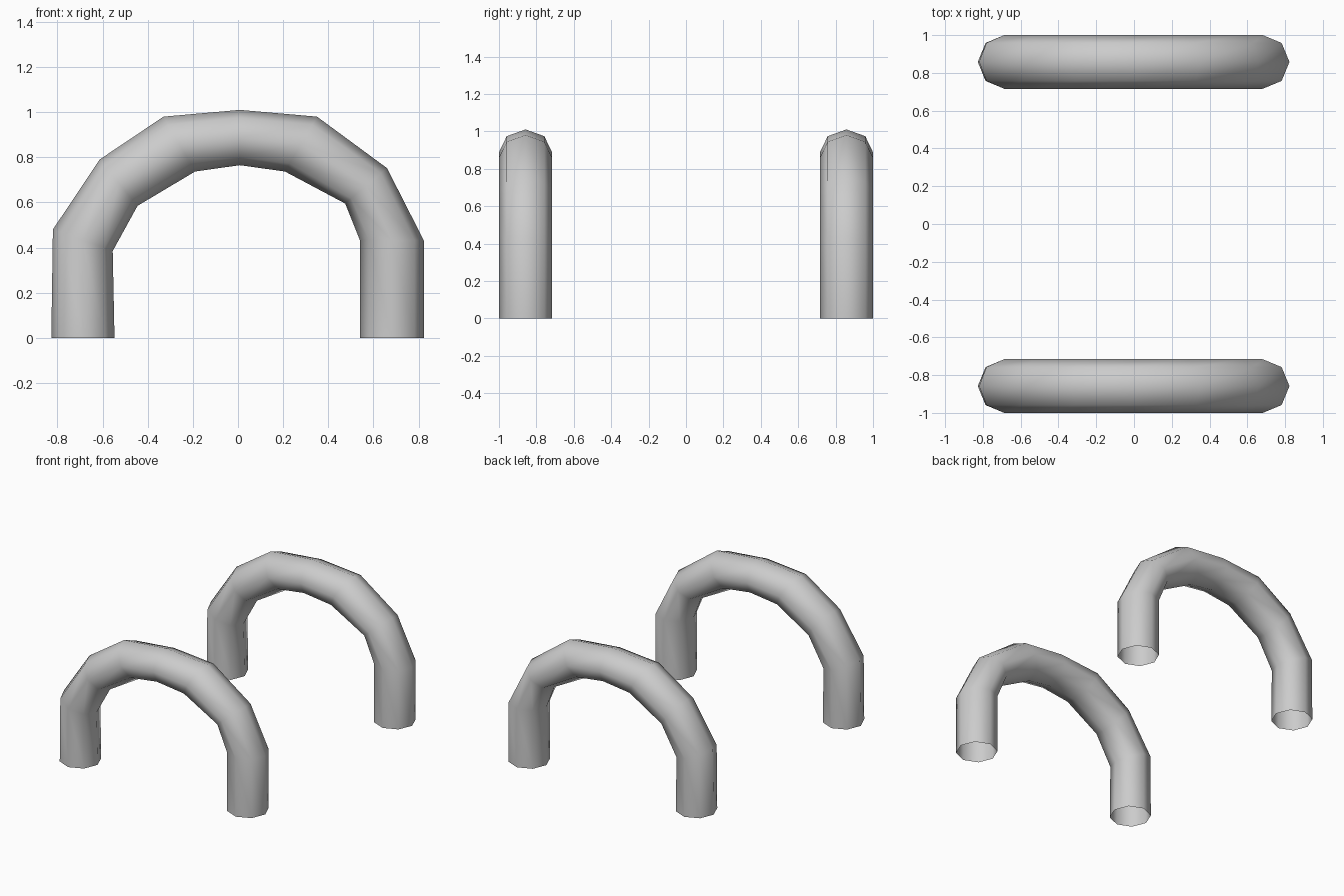
import bpy, bmesh, math
from mathutils import Vector

if "Cube" in bpy.data.objects:
    bpy.data.objects.remove(bpy.data.objects["Cube"])

SIDES = 8
R = 0.142      # tube radius across y
Y = 0.858      # distance of each arch from the centre

# Outer and inner (x, z) points of each ring along the arch
RINGS = [
    ((-0.827, 0.0), (-0.547, 0.0)),
    ((-0.82, 0.48), (-0.555, 0.385)),
    ((-0.613, 0.79), (-0.445, 0.585)),
    ((-0.33, 0.98), (-0.19, 0.737)),
    ((0.008, 1.01), (0.008, 0.765)),
    ((0.35, 0.98), (0.208, 0.737)),
    ((0.66, 0.752), (0.475, 0.595)),
    ((0.823, 0.432), (0.54, 0.432)),
    ((0.823, 0.0), (0.54, 0.0)),
]


def make_arch(name, y):
    """Open-ended octagonal tube lofted through the rings."""
    bm = bmesh.new()
    loops = []
    for (ox, oz), (ix, iz) in RINGS:
        outer, inner = Vector((ox, y, oz)), Vector((ix, y, iz))
        centre, half = (outer + inner) / 2, (outer - inner) / 2
        loop = []
        for i in range(SIDES):
            a = 2 * math.pi * i / SIDES
            loop.append(bm.verts.new(
                centre + half * math.cos(a) + Vector((0, R * math.sin(a), 0))))
        loops.append(loop)
    for a, b in zip(loops, loops[1:]):
        for i in range(SIDES):
            j = (i + 1) % SIDES
            bm.faces.new((a[i], b[i], b[j], a[j]))
    # Make the faces point away from the tube's centre line
    bm.normal_update()
    f = bm.faces[:][0]
    foot = Vector((-0.687, y, 0.2))
    if f.normal.dot(f.calc_center_median() - foot) < 0:
        bmesh.ops.reverse_faces(bm, faces=bm.faces[:])
    mesh = bpy.data.meshes.new(name)
    bm.to_mesh(mesh)
    bm.free()
    for p in mesh.polygons:
        p.use_smooth = True
    obj = bpy.data.objects.new(name, mesh)
    bpy.context.collection.objects.link(obj)
    return obj


# Matching pair of arches
make_arch("front_arch", -Y)
make_arch("back_arch", Y)
